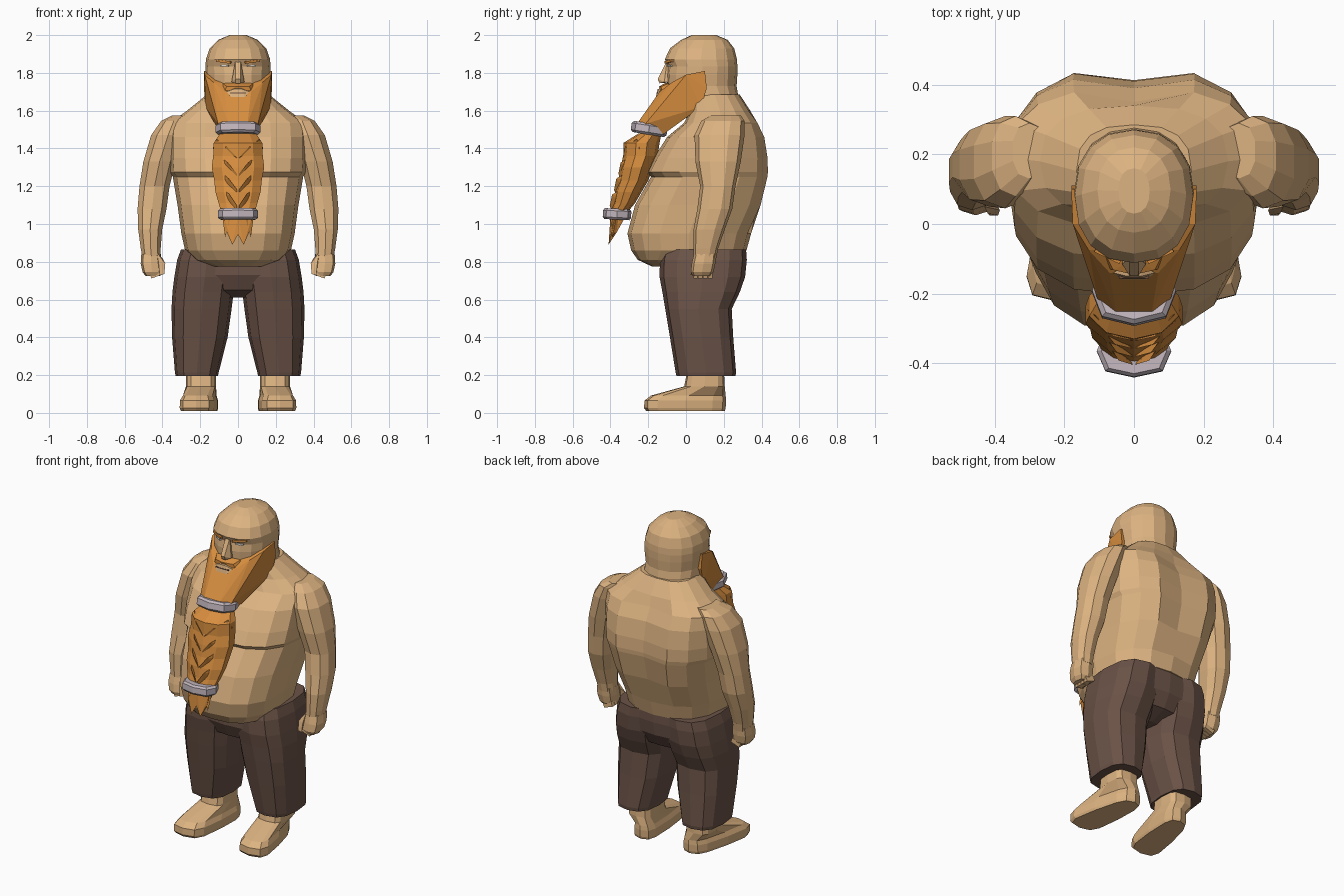
import bpy, bmesh, math
from mathutils import Vector, Matrix


def material(name, rgb):
    m = bpy.data.materials.new(name)
    m.diffuse_color = (*rgb, 1)
    return m


SKIN = material("skin", (0.72, 0.45, 0.22))
HAIR = material("orange hair", (0.68, 0.27, 0.05))
CLOTH = material("brown cloth", (0.145, 0.085, 0.063))
METAL = material("pale metal", (0.54, 0.47, 0.51))
WHITE = material("eye white", (0.75, 0.72, 0.66))
DARK = material("mouth shadow", (0.16, 0.08, 0.05))


def finish(bm, name, mat):
    bmesh.ops.recalc_face_normals(bm, faces=bm.faces)
    me = bpy.data.meshes.new(name)
    bm.to_mesh(me)
    bm.free()
    me.materials.append(mat)
    ob = bpy.data.objects.new(name, me)
    bpy.context.collection.objects.link(ob)
    return ob


def loft(name, mat, rows, n=12, e=2.0, s=1, fix=None):
    """Stack of rounded rings; row = (z, centre x, half width, front y, back y)."""
    bm = bmesh.new()
    rings = []
    for z, cx, w, yf, yb in rows:
        ring = []
        for i in range(n):
            a = 2 * math.pi * i / n
            sx, cy = math.sin(a), math.cos(a)
            x = cx + w * math.copysign(abs(sx) ** (2 / e), sx)
            y = (yf + yb) / 2 - (yb - yf) / 2 * math.copysign(abs(cy) ** (2 / e), cy)
            p = Vector((x, y, z))
            if fix:
                p = fix(p)
            ring.append(bm.verts.new((p.x * s, p.y, p.z)))
        rings.append(ring)
    for r0, r1 in zip(rings, rings[1:]):
        for i in range(n):
            bm.faces.new((r0[i], r0[(i + 1) % n], r1[(i + 1) % n], r1[i]))
    bm.faces.new(rings[0])
    bm.faces.new(rings[-1])
    return finish(bm, name, mat)


def hull(name, mat, pts, sides=(1,)):
    """Convex solid around points; sides (1, -1) adds mirrored points."""
    bm = bmesh.new()
    for x, y, z in pts:
        for s in sides:
            if s == sides[0] or x != 0:
                bm.verts.new((x * s, y, z))
    bmesh.ops.convex_hull(bm, input=bm.verts)
    return finish(bm, name, mat)


def box(name, mat, loc, size, rx=0, ry=0, rz=0):
    bm = bmesh.new()
    m = (Matrix.Translation(loc) @ Matrix.Rotation(rz, 4, 'Z') @ Matrix.Rotation(ry, 4, 'Y')
         @ Matrix.Rotation(rx, 4, 'X') @ Matrix.Diagonal((*size, 1)))
    bmesh.ops.create_cube(bm, size=1, matrix=m)
    return finish(bm, name, mat)


# Torso: belly, chest overhang, back with a spine groove
def spine(p):
    if abs(p.x) < 0.01 and p.y > 0.36:
        p.y -= 0.04
    return p


loft("torso", SKIN, [
    (.775, 0, .13, -.18, -.02), (.81, 0, .23, -.255, .15), (.86, 0, .28, -.29, .32),
    (.95, 0, .30, -.31, .345), (1.1, 0, .32, -.27, .415), (1.25, 0, .345, -.185, .45),
    (1.275, 0, .36, -.207, .453), (1.35, 0, .365, -.17, .45), (1.46, 0, .365, -.10, .43),
    (1.535, 0, .36, -.01, .39), (1.60, 0, .27, .02, .34), (1.685, 0, .165, .02, .285)],
    n=16, e=2.6, fix=spine)

# Head and neck
loft("head", SKIN, [
    (1.56, 0, .15, 0, .27), (1.67, 0, .165, -.05, .278), (1.73, 0, .163, -.10, .268),
    (1.79, 0, .170, -.102, .272), (1.835, 0, .172, -.095, .272), (1.872, 0, .170, -.112, .27),
    (1.93, 0, .150, -.085, .255), (1.975, 0, .105, -.025, .22), (2.0, 0, .045, .03, .16)],
    n=16, e=2.25)

# Face
hull("nose", SKIN, [(.014, -.10, 1.865), (.014, -.122, 1.80), (.012, -.15, 1.768),
                    (.034, -.115, 1.752), (.03, -.085, 1.75), (.012, -.14, 1.745)], (1, -1))
hull("moustache", HAIR, [(.012, -.11, 1.746), (.012, -.143, 1.728), (.06, -.132, 1.728),
                         (.08, -.09, 1.745), (.085, -.125, 1.67), (.08, -.08, 1.66)], (1, -1))
hull("lips", SKIN, [(.02, -.150, 1.715), (.06, -.14, 1.70), (.06, -.14, 1.685),
                    (.035, -.16, 1.672), (.02, -.12, 1.72), (.05, -.11, 1.665)], (1, -1))
box("mouth_line", DARK, (0, -.150, 1.694), (.085, .012, .006))
for s in (1, -1):
    box("eyebrow", HAIR, (s * .075, -.089, 1.860), (.08, .018, .012), ry=-s * .12, rz=s * .45)
    box("eye", WHITE, (s * .07, -.083, 1.838), (.045, .018, .010), rz=s * .45)

# Beard: jaw mass, woven part, tips
hull("beard_jaw", HAIR, [
    (.18, .10, 1.81), (.18, .11, 1.72), (.174, .08, 1.62), (.176, 0, 1.79), (.13, -.075, 1.75),
    (.07, -.14, 1.70), (.14, -.07, 1.59), (.06, -.165, 1.655), (.105, -.215, 1.53),
    (.05, -.26, 1.53), (.09, -.12, 1.475)], (1, -1))
loft("beard_braid", HAIR, [
    (1.48, 0, .10, -.25, -.13), (1.43, 0, .135, -.33, -.14), (1.36, 0, .138, -.332, -.15),
    (1.30, 0, .146, -.347, -.175), (1.23, 0, .132, -.358, -.20), (1.17, 0, .126, -.376, -.235),
    (1.11, 0, .108, -.385, -.27), (1.05, 0, .088, -.405, -.32)], n=10)
for i in range(4):
    z, w = 1.40 - .085 * i, 1 - .09 * i
    y = -.305 - .023 * i
    for s in (1, -1):
        hull("braid_strand", HAIR, [
            (s * .115 * w, y + .045, z + .05), (s * .134 * w, y + .06, z),
            (s * .06 * w, y - .018, z + .01), (s * .004, y - .03, z - .05),
            (s * .01, y - .015, z - .08), (s * .09 * w, y + .03, z - .05)])
for s in (1, -1):
    hull("beard_tip", HAIR, [(0, -.40, 1.04), (s * .075, -.385, 1.04), (s * .07, -.32, 1.04),
                             (0, -.32, 1.04), (s * .065, -.39, .97), (0, -.405, .945),
                             (s * .055, -.37, .95), (s * .03, -.41, .89)])
    hull("beard_side_tip", HAIR, [(s * .04, -.40, 1.03), (s * .082, -.37, 1.03), (s * .05, -.33, 1.03),
                                  (s * .068, -.39, .93)])


# Beard rings: flat bands with a bevelled edge
def band(name, c, rx, ry, h, tilt):
    rot = Matrix.Rotation(tilt, 3, 'X')
    rows = [(z * h, 0, rx * k, -ry * k, ry * k) for z, k in
            ((-.5, .88), (-.3, 1), (.3, 1), (.5, .88))]
    loft(name, METAL, rows, n=8, e=2.6, fix=lambda p: rot @ p + Vector(c))


band("upper_beard_ring", (0, -.195, 1.503), .12, .096, .06, -.16)
band("lower_beard_ring", (0, -.365, 1.052), .107, .075, .058, -.05)

# Trousers seat: fills the middle between the legs
loft("trouser_seat", CLOTH, [
    (.61, 0, .07, -.02, .16), (.65, 0, .20, -.10, .26), (.73, 0, .25, -.138, .306),
    (.81, 0, .25, -.136, .316), (.862, 0, .23, -.12, .314)], n=16, e=3)


def splay(p):
    """Turn the toes out and narrow the heel."""
    if p.z < .12:
        t = max(0, min(1, (.21 - p.y) / .4))
        p.x = .165 + (p.x - .2) * (.7 + .32 * t) + .058 * t
    return p


for s in (1, -1):
    # Trouser leg, up to the waist
    loft("trouser_leg", CLOTH, [
        (.195, .218, .112, -.05, .262), (.215, .218, .116, -.055, .265), (.40, .202, .147, -.085, .25),
        (.55, .193, .159, -.11, .242), (.64, .185, .162, -.125, .285), (.72, .175, .162, -.14, .313),
        (.81, .165, .157, -.138, .322), (.865, .152, .150, -.12, .318)],
        n=12, e=2.7, s=s)
    # Bare foot and ankle
    loft("foot", SKIN, [
        (.01, .2, .095, -.21, .205), (.025, .2, .1, -.222, .21), (.065, .2, .1, -.22, .212),
        (.092, .2, .088, -.185, .21), (.14, .196, .08, -.01, .205), (.24, .196, .08, .01, .2)],
        n=12, e=3.5, s=s, fix=splay)
    # Arm
    loft("arm", SKIN, [
        (1.575, .30, .05, .13, .29), (1.545, .34, .07, .08, .31), (1.47, .37, .094, .045, .31),
        (1.33, .415, .090, .05, .29), (1.2, .442, .083, .075, .262), (1.08, .455, .08, .06, .245),
        (.97, .465, .066, .04, .205), (.87, .462, .055, .04, .17), (.82, .458, .05, .04, .16)],
        n=10, e=2.3, s=s)
    # Curled hand with thumb and finger ends
    loft("hand", SKIN, [
        (.725, .45, .04, .035, .13), (.745, .455, .05, .025, .145), (.79, .46, .055, .03, .155),
        (.84, .46, .052, .042, .16)], n=8, e=3, s=s)
    hull("thumb", SKIN, [(s * x, y, z) for x, y, z in (
        (.43, .05, .85), (.40, .07, .82), (.385, .04, .79), (.39, .025, .735), (.415, .025, .73),
        (.42, .03, .79), (.40, .06, .745))])
    for i in range(4):
        box("finger", SKIN, (s * .435, .05 + .026 * i, .735), (.06, .023, .028), ry=s * .35)
